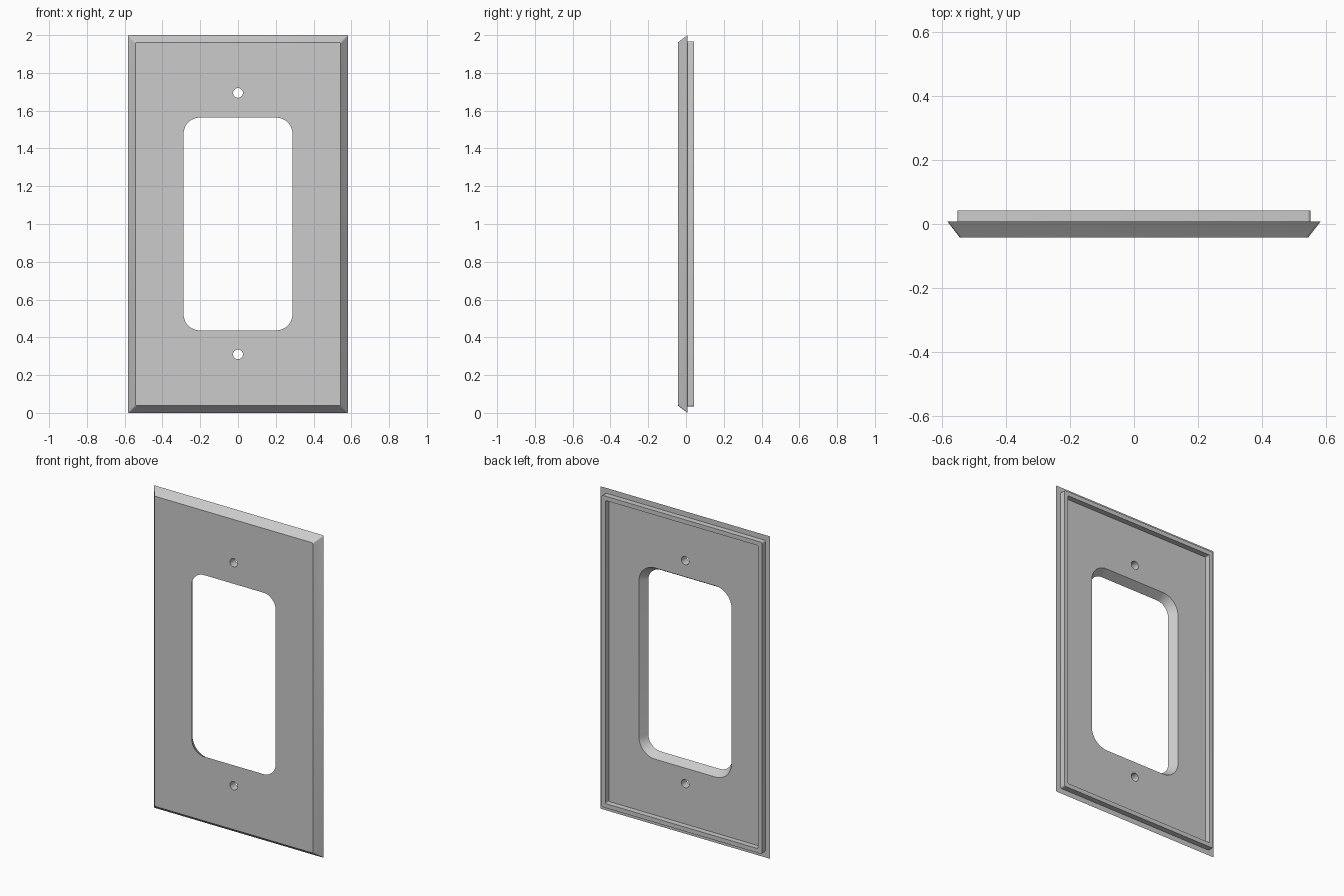
import bpy, bmesh, math

if "Cube" in bpy.data.objects:
    bpy.data.objects.remove(bpy.data.objects["Cube"])

ZC = 1.0                                   # centre height of the plate
Y_FRONT, Y_FLOOR, Y_BACK = -0.042, 0.008, 0.042

plastic = bpy.data.materials.new("light_grey_plastic")
plastic.diffuse_color = (0.6, 0.6, 0.6, 1)
plastic.use_nodes = True
plastic.node_tree.nodes["Principled BSDF"].inputs["Base Color"].default_value = plastic.diffuse_color


def rounded_rect(hw, hh, r, y, seg):
    """Points of a rounded rectangle in the XZ plane at depth y."""
    pts = []
    for i, (sx, sz) in enumerate([(1, 1), (-1, 1), (-1, -1), (1, -1)]):
        for k in range(seg + 1):
            a = math.pi / 2 * (i + k / seg)
            pts.append((sx * (hw - r) + r * math.cos(a), y,
                        ZC + sz * (hh - r) + r * math.sin(a)))
    return pts


def circle(r, y, z, seg=32):
    return [(r * math.cos(math.tau * k / seg), y, z + r * math.sin(math.tau * k / seg))
            for k in range(seg)]


def loft(name, loops):
    """Closed solid through successive matching loops."""
    bm = bmesh.new()
    rings = [[bm.verts.new(p) for p in lp] for lp in loops]
    n = len(rings[0])
    for a, b in zip(rings, rings[1:]):
        for i in range(n):
            j = (i + 1) % n
            bm.faces.new((a[i], a[j], b[j], b[i]))
    bm.faces.new(rings[0])
    bm.faces.new(rings[-1][::-1])
    bmesh.ops.recalc_face_normals(bm, faces=bm.faces)
    me = bpy.data.meshes.new(name)
    bm.to_mesh(me)
    bm.free()
    ob = bpy.data.objects.new(name, me)
    bpy.context.collection.objects.link(ob)
    ob.data.materials.append(plastic)
    return ob


# Plate: bevelled front, thin outer edge, raised rim and recessed back
outline = [
    (0.543, 0.962, 0.010, Y_FRONT),        # front face
    (0.582, 1.000, 0.006, Y_FLOOR),        # outer edge
    (0.550, 0.967, 0.010, Y_FLOOR),        # rim outside
    (0.550, 0.967, 0.010, Y_BACK),
    (0.523, 0.940, 0.006, Y_BACK),         # rim inside
    (0.523, 0.940, 0.006, Y_FLOOR),        # recessed back
]
plate = loft("wall_plate", [rounded_rect(*o, 4) for o in outline])

# Cutters: opening that flares toward the back, and two screw holes
cutters = [loft("opening_cutter", [rounded_rect(0.276, 0.551, 0.075, Y_FRONT - 0.02, 12),
                                   rounded_rect(0.330, 0.605, 0.120, Y_FLOOR + 0.02, 12)])]
for s, name in ((1, "upper_screw_cutter"), (-1, "lower_screw_cutter")):
    z = ZC + 0.002 + s * 0.692
    cutters.append(loft(name, [circle(0.026, -0.08, z), circle(0.026, 0.08, z)]))

bpy.context.view_layer.objects.active = plate
plate.select_set(True)
for c in cutters:
    c.hide_render = True
    m = plate.modifiers.new(c.name, "BOOLEAN")
    m.operation, m.solver, m.object = "DIFFERENCE", "EXACT", c
    bpy.ops.object.modifier_apply(modifier=m.name)
for c in cutters:
    bpy.data.objects.remove(c)

bpy.ops.object.shade_smooth_by_angle(angle=math.radians(30))
